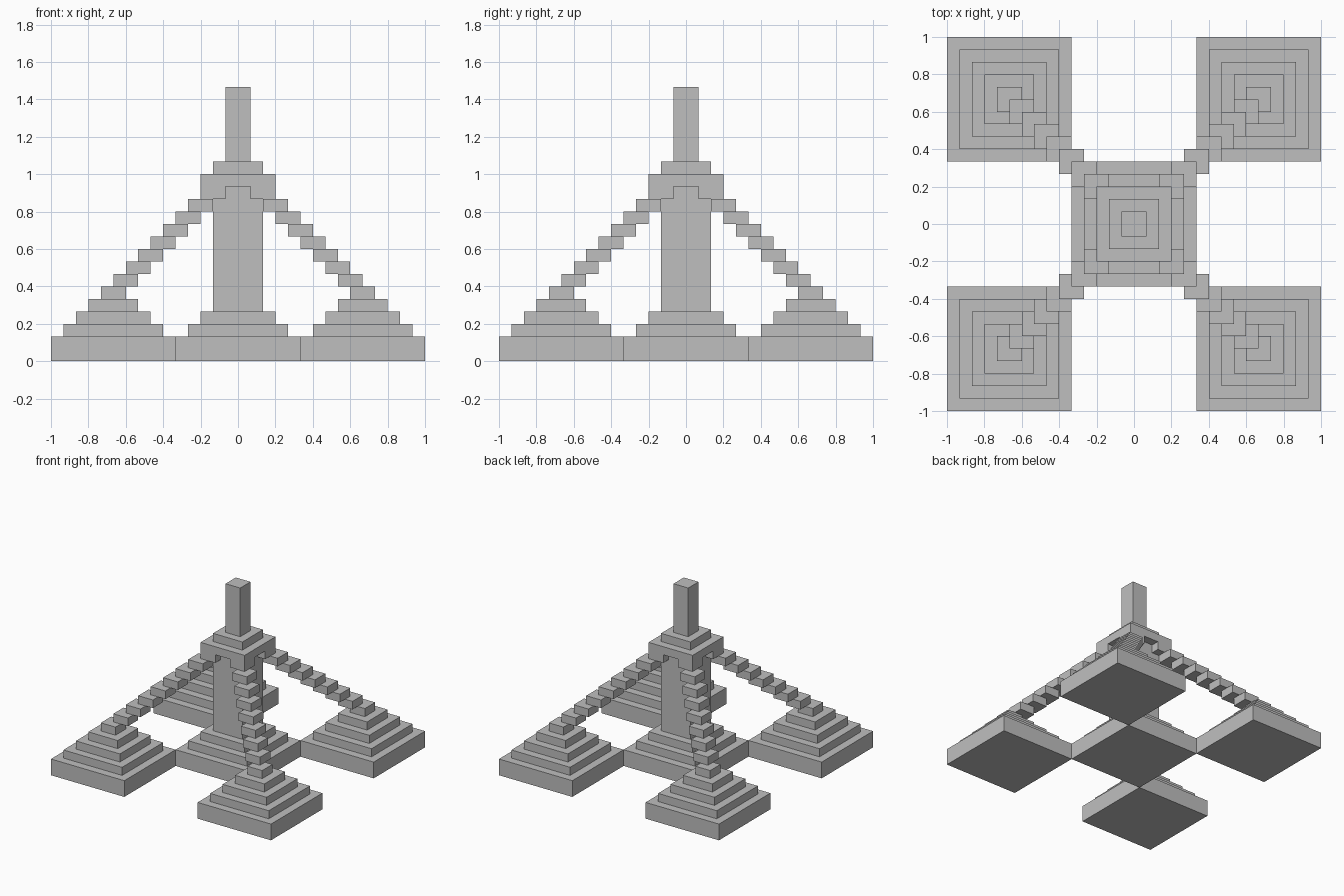
import bpy
import bmesh
from mathutils import Matrix, Vector

cube = bpy.data.objects.get("Cube")
if cube:
    bpy.data.objects.remove(cube, do_unlink=True)

U = 1 / 15  # one block unit

stone = bpy.data.materials.new("grey stone")
stone.use_nodes = True
GREY = (0.52, 0.52, 0.52, 1)
stone.diffuse_color = GREY
stone.node_tree.nodes["Principled BSDF"].inputs["Base Color"].default_value = GREY


def build(name, blocks):
    """Make one object from square blocks: (x, y, half width, bottom, top) in units."""
    bm = bmesh.new()
    for x, y, half, low, high in blocks:
        place = Matrix.Translation(Vector((x, y, (low + high) / 2)) * U)
        size = Matrix.Diagonal((2 * half * U, 2 * half * U, (high - low) * U, 1))
        bmesh.ops.create_cube(bm, size=1, matrix=place @ size)
    mesh = bpy.data.meshes.new(name)
    bm.to_mesh(mesh)
    bm.free()
    mesh.materials.append(stone)
    obj = bpy.data.objects.new(name, mesh)
    bpy.context.collection.objects.link(obj)


def stepped(x, y, tiers):
    """Stepped pyramid with a double-height bottom tier."""
    blocks = [(x, y, 5, 0, 2)]
    blocks += [(x, y, 5 - i, i + 1, i + 2) for i in range(1, tiers)]
    return blocks


# Central tower
build("central_base", stepped(0, 0, 3))
build("central_pillar", [(0, 0, 2, 4, 14)])
build("spire", [(0, 0, 1, 16, 22)])

# Tower cap with four corner blocks hanging below its slab
corners = [(sx, sy) for sx in (-1, 1) for sy in (-1, 1)]
build("tower_cap", [(0, 0, 3, 14, 15), (0, 0, 2, 15, 16)]
      + [(2 * sx, 2 * sy, 1, 13, 14) for sx, sy in corners])

# Corner pyramids and the diagonal stairs climbing to the cap
for sx, sy in corners:
    side = ("front" if sy < 0 else "back") + ("_left" if sx > 0 else "_right")
    build(side + "_pyramid", stepped(10 * sx, 10 * sy, 5))
    build(side + "_stair", [(d * sx, d * sy, 1, 15 - d, 16 - d) for d in range(3, 10)])
